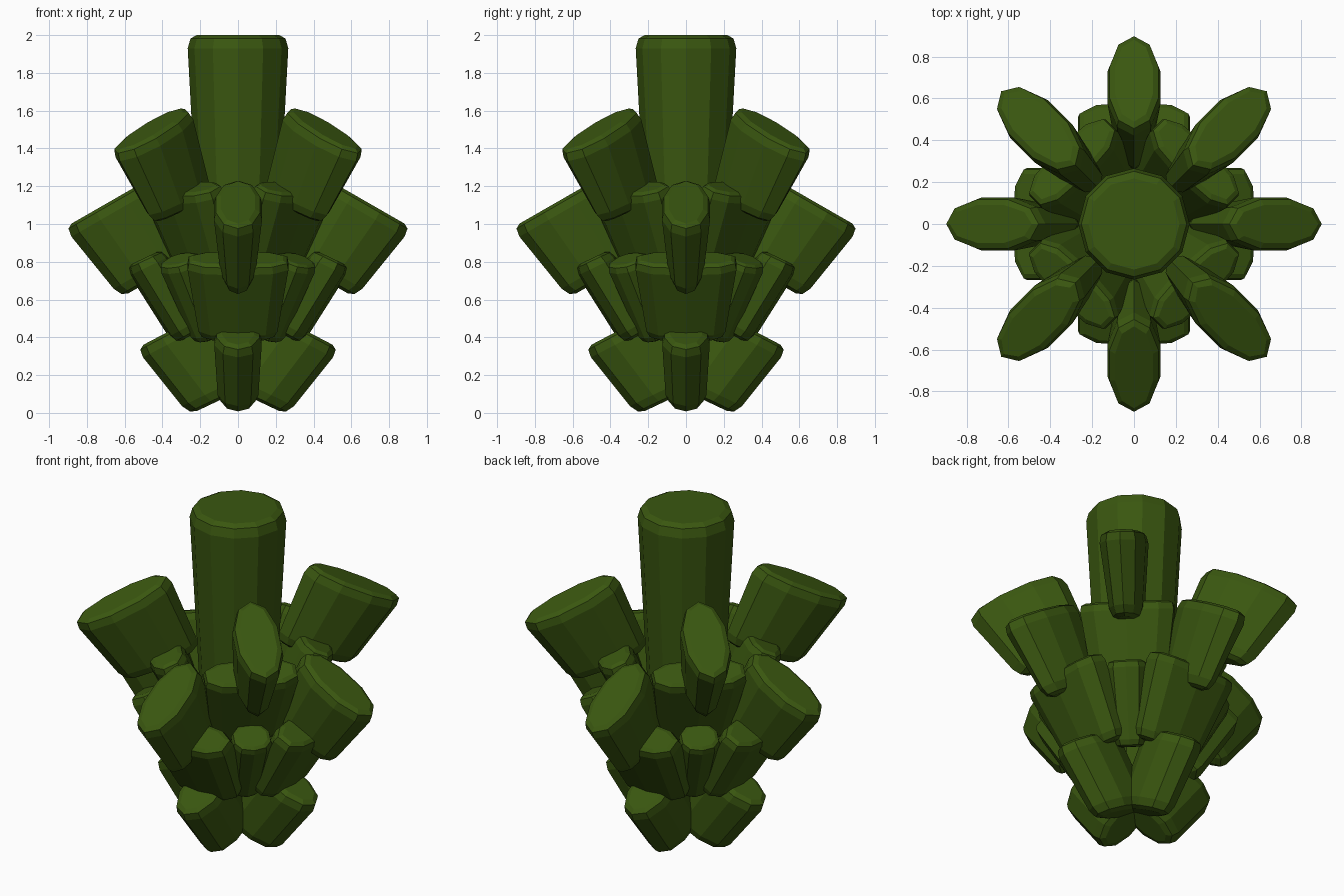
import bpy, bmesh, math
from mathutils import Vector

if "Cube" in bpy.data.objects:
    bpy.data.objects.remove(bpy.data.objects["Cube"])

green = bpy.data.materials.new("dark_leaf_green")
green.diffuse_color = (0.042, 0.095, 0.005, 1)
green.use_nodes = True
green.node_tree.nodes["Principled BSDF"].inputs["Base Color"].default_value = green.diffuse_color


def crystal(name, azimuth, top_in, top_out, bot_in, bot_out, top_hw, bot_hw,
            sides=10, square=0.95, bevel=0.03):
    """Tapered faceted prism from a radial (r, z) profile, with rounded ends."""
    a = math.radians(azimuth)
    out = Vector((math.cos(a), math.sin(a), 0))
    side = Vector((-math.sin(a), math.cos(a), 0))
    p = lambda rz: out * rz[0] + Vector((0, 0, rz[1]))
    ti, to, bi, bo = map(p, (top_in, top_out, bot_in, bot_out))
    length = ((ti + to) / 2 - (bi + bo) / 2).length
    e = bevel / length
    bm = bmesh.new()
    rings = []
    for s, inset in ((0, 1.5 * bevel), (e * 0.5, 0.5 * bevel), (e * 2, 0),
                     (1 - e * 2, 0), (1 - e * 0.5, 0.5 * bevel), (1, 1.5 * bevel)):
        inner, outer = bi.lerp(ti, s), bo.lerp(to, s)
        mid, u = (inner + outer) / 2, (outer - inner) / 2
        ku = (u.length - inset) / u.length
        hw = bot_hw + (top_hw - bot_hw) * s - inset
        ring = []
        for i in range(sides):
            t = 2 * math.pi * i / sides
            c, d = math.cos(t), math.sin(t)
            cu = math.copysign(abs(c) ** square, c) if abs(c) > 1e-6 else 0
            cs = math.copysign(abs(d) ** square, d) if abs(d) > 1e-6 else 0
            ring.append(bm.verts.new(mid + u * ku * cu + side * hw * cs))
        rings.append(ring)
    for lo, hi in zip(rings, rings[1:]):
        for i in range(sides):
            j = (i + 1) % sides
            bm.faces.new((lo[i], lo[j], hi[j], hi[i]))
    bm.faces.new(rings[-1])
    bm.faces.new(rings[0][::-1])
    bmesh.ops.recalc_face_normals(bm, faces=bm.faces)
    mesh = bpy.data.meshes.new(name)
    bm.to_mesh(mesh)
    bm.free()
    mesh.materials.append(green)
    bpy.context.collection.objects.link(bpy.data.objects.new(name, mesh))


# Central column
crystal("central_column", 0, (-0.27, 2.0), (0.27, 2.0), (-0.2, 0.7), (0.2, 0.7),
        0.27, 0.2, sides=12, square=1.0, bevel=0.035)

for k in range(4):
    ax, dg = 90 * k, 90 * k + 45
    # Upper tier on the diagonals, with a wide plate below each
    crystal(f"upper_stalk_{k}", dg, (0.39, 1.63), (0.92, 1.38), (0.21, 1.17), (0.63, 1.00),
            0.14, 0.09)
    crystal(f"upper_plate_{k}", dg, (0.32, 1.24), (0.53, 1.15), (0.14, 0.78), (0.30, 0.70),
            0.275, 0.20, square=0.75, bevel=0.025)
    # Middle tier on the axes, with a wide plate below each
    crystal(f"middle_stalk_{k}", ax, (0.45, 1.25), (0.92, 0.98), (0.24, 0.83), (0.62, 0.61),
            0.14, 0.09)
    crystal(f"middle_plate_{k}", ax, (0.39, 0.87), (0.60, 0.77), (0.16, 0.46), (0.34, 0.36),
            0.285, 0.21, square=0.75, bevel=0.025)
    # Small filler crystal between the middle plates
    crystal(f"small_crystal_{k}", dg, (0.35, 0.86), (0.54, 0.77), (0.13, 0.45), (0.29, 0.36),
            0.115, 0.085, square=0.85, bevel=0.02)
    # Bottom tier that the model stands on, meeting in the middle
    crystal(f"base_stalk_{k}", ax, (0.16, 0.54), (0.54, 0.34), (-0.10, 0.16), (0.26, -0.01),
            0.135, 0.11)
